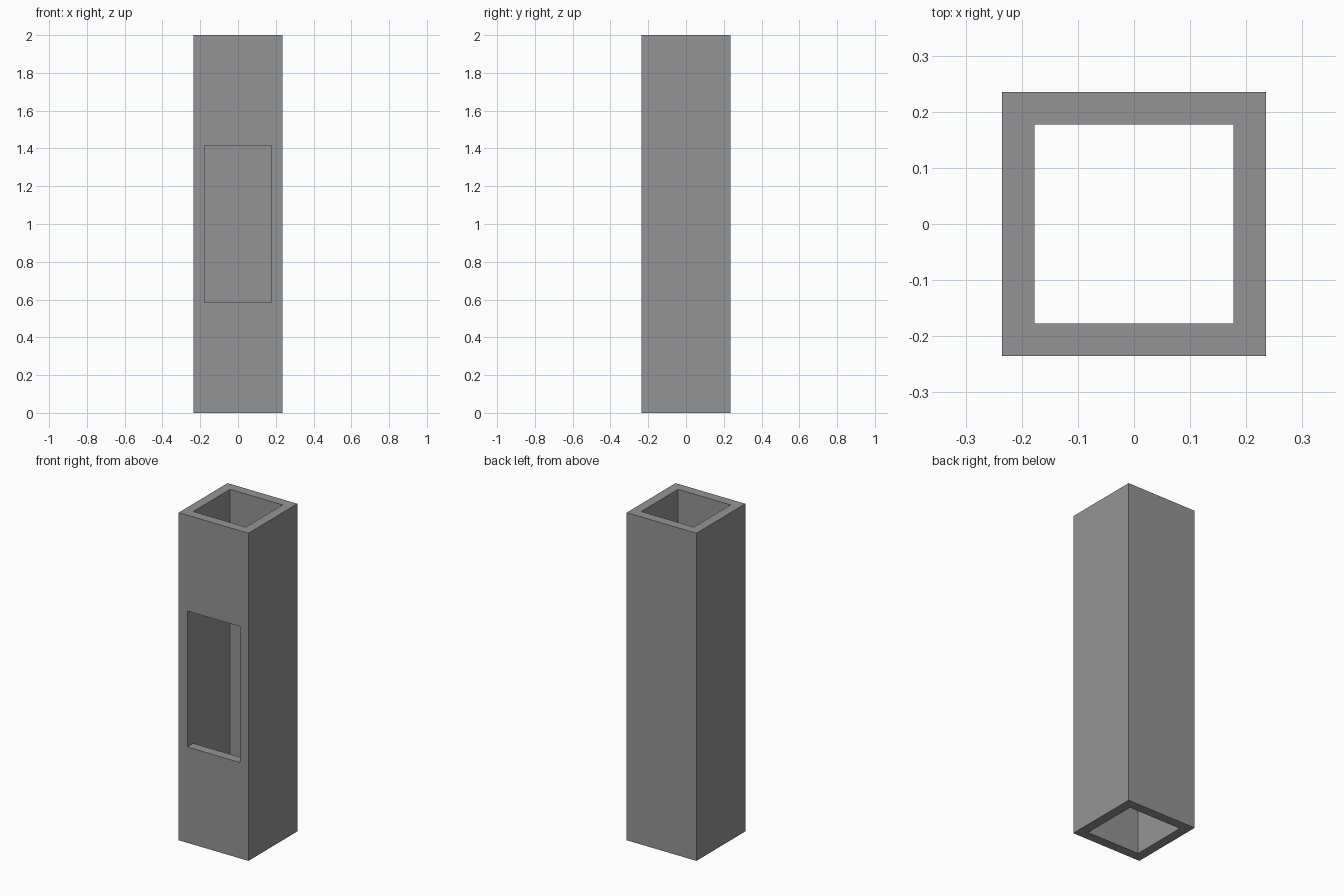
import bpy
import bmesh
from mathutils import Matrix, Vector

if "Cube" in bpy.data.objects:
    bpy.data.objects.remove(bpy.data.objects["Cube"], do_unlink=True)

HEIGHT = 2.0
OUTER = 0.471            # outside width
INNER = 0.355            # width of the shaft and of the window
SILL, LINTEL = 0.585, 1.415

grey = bpy.data.materials.new("grey")
grey.use_nodes = True
colour = (0.3, 0.3, 0.3, 1.0)
grey.diffuse_color = colour
grey.node_tree.nodes["Principled BSDF"].inputs["Base Color"].default_value = colour


def box_mesh(width, height):
    """A square post centred on the middle of the model."""
    bm = bmesh.new()
    place = Matrix.Translation((0, 0, HEIGHT / 2)) @ Matrix.Diagonal((width, width, height, 1))
    bmesh.ops.create_cube(bm, size=1, matrix=place)
    return bm


def make_object(name, bm):
    bmesh.ops.recalc_face_normals(bm, faces=bm.faces)
    mesh = bpy.data.meshes.new(name)
    bm.to_mesh(mesh)
    bm.free()
    mesh.materials.append(grey)
    obj = bpy.data.objects.new(name, mesh)
    bpy.context.collection.objects.link(obj)
    return obj


# Square column
column = make_object("square_column", box_mesh(OUTER, HEIGHT))

# Cutter: a full-height shaft with the front window pulled out of it
bm = box_mesh(INNER, HEIGHT + 0.2)
for z in (SILL, LINTEL):
    bmesh.ops.bisect_plane(bm, geom=bm.verts[:] + bm.edges[:] + bm.faces[:],
                           plane_co=(0, 0, z), plane_no=(0, 0, 1))
bm.normal_update()
window = [f for f in bm.faces
          if f.normal.y < -0.9 and SILL < f.calc_center_median().z < LINTEL]
pulled = bmesh.ops.extrude_face_region(bm, geom=window)["geom"]
bmesh.ops.translate(bm, vec=Vector((0, -0.2, 0)),
                    verts=[v for v in pulled if isinstance(v, bmesh.types.BMVert)])
bmesh.ops.delete(bm, geom=[f for f in window if f.is_valid], context="FACES_ONLY")
cutter = make_object("shaft_cutter", bm)
cutter.hide_render = True

# Hollow the column and open the window
cut = column.modifiers.new("hollow", "BOOLEAN")
cut.operation = "DIFFERENCE"
cut.solver = "EXACT"
cut.object = cutter
bpy.context.view_layer.objects.active = column
bpy.ops.object.modifier_apply(modifier=cut.name)
bpy.data.objects.remove(cutter, do_unlink=True)
